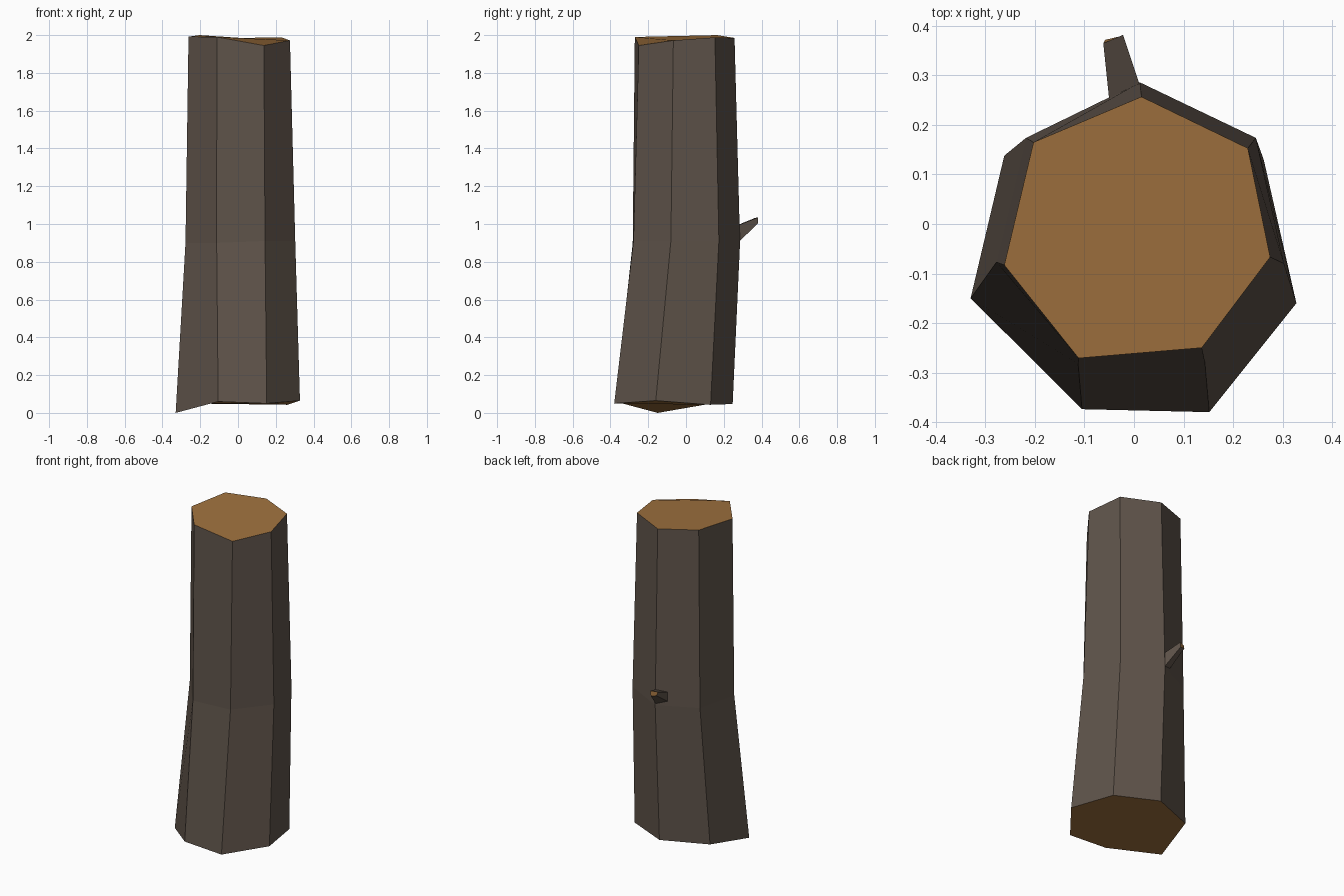
import bpy, bmesh


def material(name, rgb):
    m = bpy.data.materials.new(name)
    m.diffuse_color = (*rgb, 1)
    return m


bark = material("bark", (0.115, 0.088, 0.069))
wood = material("cut wood", (0.346, 0.165, 0.048))


def loft(name, rings, caps):
    """Skin a stack of equal-sized rings; caps lists (ring index, material index)."""
    bm = bmesh.new()
    loops = [[bm.verts.new(p) for p in ring] for ring in rings]
    n = len(loops[0])
    for a, b in zip(loops, loops[1:]):
        for i in range(n):
            j = (i + 1) % n
            bm.faces.new((a[i], a[j], b[j], b[i]))
    for index, mat in caps:
        bm.faces.new(loops[index]).material_index = mat
    bmesh.ops.recalc_face_normals(bm, faces=bm.faces)
    mesh = bpy.data.meshes.new(name)
    bm.to_mesh(mesh)
    bm.free()
    mesh.materials.append(bark)
    mesh.materials.append(wood)
    obj = bpy.data.objects.new(name, mesh)
    bpy.context.collection.objects.link(obj)
    return obj


# Seven-sided trunk: flared foot, slight bend at the middle, uneven saw cuts
foot = [(-0.33, -0.15, 0.0), (-0.105, -0.374, 0.06), (0.152, -0.38, 0.05),
        (0.328, -0.16, 0.065), (0.262, 0.13, 0.043), (0.01, 0.247, 0.047),
        (-0.262, 0.138, 0.05)]
bend = [(-0.278, -0.077, 0.9), (-0.113, -0.282, 0.9), (0.143, -0.278, 0.91),
        (0.303, -0.08, 0.91), (0.246, 0.174, 0.91), (0.012, 0.286, 0.9),
        (-0.218, 0.174, 0.9)]
head = [(-0.262, -0.083, 1.992), (-0.112, -0.271, 1.99), (0.137, -0.25, 1.945),
        (0.275, -0.067, 1.972), (0.23, 0.153, 1.988), (0.015, 0.257, 1.985),
        (-0.203, 0.165, 2.0)]
loft("trunk", [foot, bend, head], [(0, 1), (2, 1)])

# Broken twig stub on the back, rooted just inside the bark
root = [(0.012, 0.28, 0.905), (-0.05, 0.25, 0.925),
        (-0.05, 0.25, 0.985), (0.012, 0.28, 0.995)]
tip = [(-0.024, 0.38, 1.003), (-0.058, 0.372, 1.01),
       (-0.062, 0.365, 1.032), (-0.022, 0.382, 1.035)]
loft("twig_stub", [root, tip], [(0, 0), (1, 1)])
